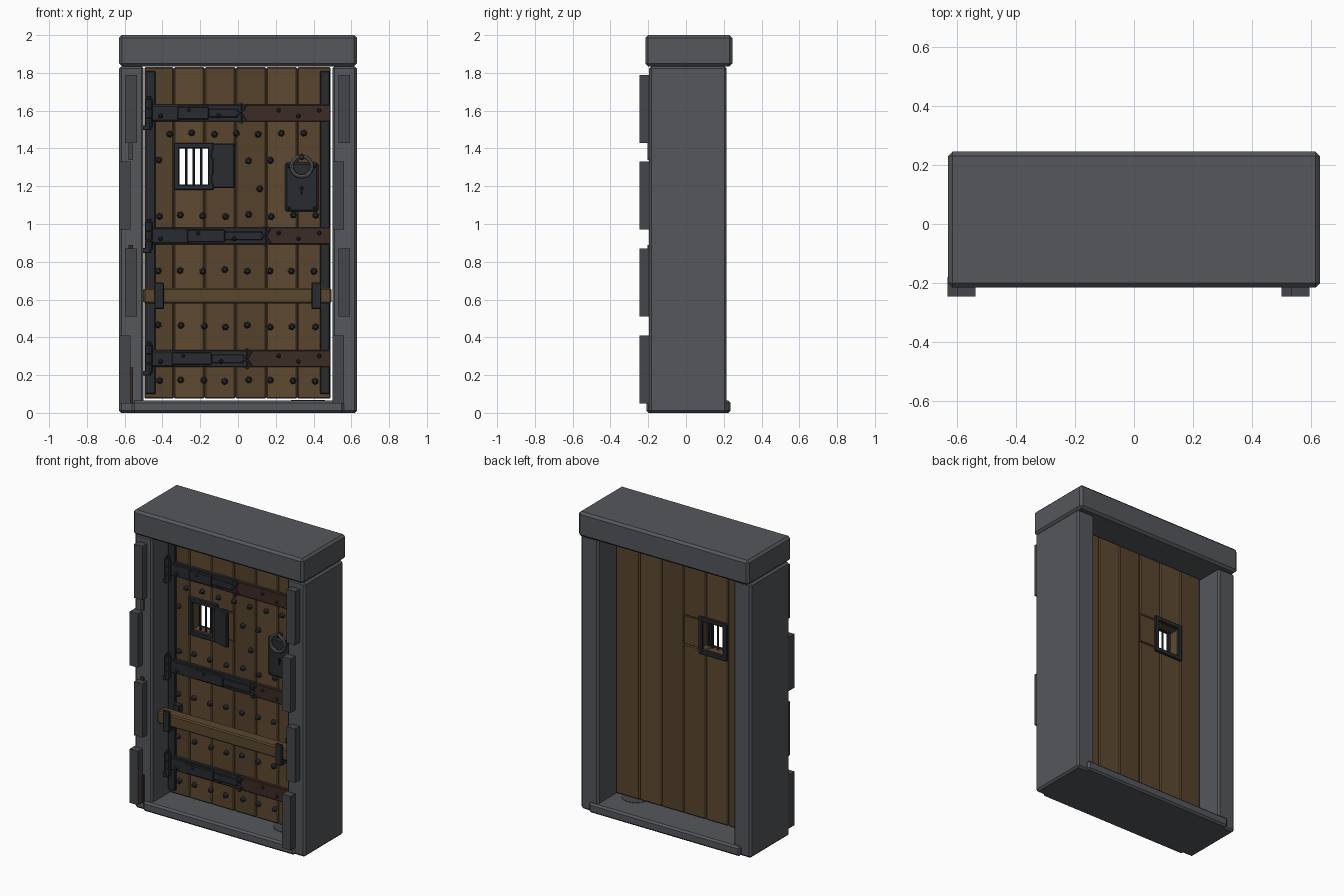
import bpy, bmesh, math, random
from mathutils import Matrix

if "Cube" in bpy.data.objects:
    bpy.data.objects.remove(bpy.data.objects["Cube"])

random.seed(4)


def material(name, r, g, b):
    m = bpy.data.materials.new(name)
    m.diffuse_color = (r, g, b, 1)
    m.use_nodes = True
    m.node_tree.nodes["Principled BSDF"].inputs["Base Color"].default_value = m.diffuse_color
    return m


STONE = material("stone", .09, .095, .105)
QUOIN = material("quoin_stone", .06, .062, .068)
WOOD = [material("oak_%d" % i, .10 * k, .060 * k, .027 * k) for i, k in enumerate((.9, 1, 1.12))]
BEAM = material("beam_oak", .10, .063, .027)
IRON = material("iron", .022, .024, .028)
RUST = material("rust", .045, .024, .018)
STEEL = material("worn_steel", .12, .125, .13)
BLACK = material("keyhole_black", .004, .004, .004)


def finish(name, bm, mat):
    me = bpy.data.meshes.new(name)
    bm.to_mesh(me)
    bm.free()
    me.materials.append(mat)
    ob = bpy.data.objects.new(name, me)
    bpy.context.collection.objects.link(ob)
    return ob


def box(name, xr, yr, zr, mat, bevel=0.0):
    """Box from its x, y and z ranges, with chamfered edges."""
    bm = bmesh.new()
    size = [r[1] - r[0] for r in (xr, yr, zr)]
    mid = [(r[0] + r[1]) / 2 for r in (xr, yr, zr)]
    bmesh.ops.create_cube(bm, size=1, matrix=Matrix.Translation(mid) @ Matrix.Diagonal((*size, 1)))
    if bevel:
        bmesh.ops.bevel(bm, geom=bm.edges[:], offset=bevel, segments=1, affect='EDGES')
    return finish(name, bm, mat)


def cylinder(name, loc, r1, r2, depth, mat, axis='Z', sides=8, spin=0.0):
    """Cylinder or cone; axis Y points the r2 end towards the front."""
    bm = bmesh.new()
    rot = Matrix.Rotation(math.pi / 2, 4, 'X') if axis == 'Y' else Matrix.Identity(4)
    bmesh.ops.create_cone(bm, cap_ends=True, segments=sides, radius1=r1, radius2=r2, depth=depth,
                          matrix=Matrix.Translation(loc) @ rot @ Matrix.Rotation(spin, 4, 'Z'))
    return finish(name, bm, mat)


def tube(name, pts, r, mat):
    cu = bpy.data.curves.new(name, 'CURVE')
    cu.dimensions = '3D'
    cu.bevel_depth = r
    cu.bevel_resolution = 1
    cu.use_fill_caps = True
    sp = cu.splines.new('POLY')
    sp.points.add(len(pts) - 1)
    for p, co in zip(sp.points, pts):
        p.co = (*co, 1)
    cu.materials.append(mat)
    ob = bpy.data.objects.new(name, cu)
    bpy.context.collection.objects.link(ob)


# Stone surround
for s, side in ((-1, "left"), (1, "right")):
    box("jamb_" + side, sorted((s * .5, s * .63)), (-.195, .215), (0, 1.835), STONE, .012)
box("lintel", (-.63, .63), (-.215, .245), (1.835, 2), STONE, .015)
box("sill", (-.56, .56), (-.21, .235), (0, .065), STONE, .012)
cylinder("worn_tread", (.37, 0, .066), .09, .09, .003, QUOIN, sides=12)

# Staggered quoin blocks on the front of both jambs
for i, z in enumerate((.05, .51, .97, 1.43)):
    for side, x in (("left", -.6), ("right", .53)):
        x += .033 * (i % 2)
        box("quoin_%s_%d" % (side, i), (x - .031, x + .031), (-.245, -.18), (z, z + .36), QUOIN)

# Stain strips running down the left jamb
for i, (z0, z1, m) in enumerate(((1.34, 1.44, QUOIN), (.72, .89, RUST), (.05, .24, RUST))):
    box("stain_strip_%d" % i, (-.58, -.557), (-.205, -.19), (z0, z1), m)

# Door planks, two of them split around the window opening
F, B = -.025, .042
Z0, Z1 = .075, 1.83
edges = [-.496, -.34, -.177, -.013, .15, .314, .491]
for i in range(6):
    xr = (edges[i], edges[i + 1])
    mat = WOOD[(i * 2) % 3]
    if i in (1, 2):
        box("plank_%d_lower" % i, xr, (F, B), (Z0, 1.21), mat, .007)
        box("plank_%d_upper" % i, xr, (F, B), (1.4, Z1), mat, .007)
        fill = (-.34, -.313) if i == 1 else (-.14, -.013)
        box("plank_%d_middle" % i, fill, (F, B), (1.21, 1.4), mat, .004)
    else:
        box("plank_%d" % i, xr, (F, B), (Z0, Z1), mat, .007)

# Window frames front and back, bars and open shutter
for side, y0, y1 in (("front", -.05, -.02), ("back", .035, .058)):
    for k, x in enumerate((-.34, -.158)):
        box("window_%s_stile_%d" % (side, k), (x, x + .03), (y0, y1), (1.18, 1.43), IRON, .005)
    for k, z in enumerate((1.18, 1.4)):
        box("window_%s_rail_%d" % (side, k), (-.335, -.133), (y0 + .001, y1 - .001), (z, z + .03), IRON, .005)
for k in range(3):
    cylinder("window_bar_%d" % k, (-.274 + .04 * k, -.005, 1.305), .007, .007, .22, IRON)
shutter = box("shutter", (0, .12), (-.012, .012), (1.19, 1.425), IRON, .005)
shutter.location = (-.132, -.052, 0)
shutter.rotation_euler.z = -.26
for z in (1.24, 1.37):
    cylinder("shutter_hinge", (-.13, -.055, z), .009, .009, .05, IRON)

# Vertical edge straps
for side, x in (("left", -.49), ("right", .435)):
    box("edge_strap_" + side, (x, x + .052), (-.042, -.02), (.1, 1.81), IRON, .004)


def rivet(name, x, y, z, r, h):
    cylinder(name, (x, y - h / 2, z), r, r * .45, h, IRON, 'Y', 6, random.random())


# Horizontal bands, stepped hinge straps with forked tips, knuckles
for i, (z, a, b, tip) in enumerate(((1.587, -.31, -.155, .0), (.937, -.26, -.07, .13), (.287, -.34, -.14, .03))):
    box("band_iron_%d" % i, (-.49, tip + .02), (-.046, -.02), (z - .045, z + .045), IRON, .004)
    box("band_rust_%d" % i, (tip + .02, .49), (-.046, -.02), (z - .045, z + .045), RUST, .004)
    box("hinge_root_%d" % i, (-.48, a), (-.058, -.04), (z - .04, z + .04), IRON, .004)
    box("hinge_middle_%d" % i, (a - .01, b), (-.064, -.04), (z - .033, z + .033), IRON, .004)
    box("hinge_end_%d" % i, (b, tip), (-.058, -.04), (z - .023, z + .023), IRON, .004)
    for s in (-1, 1):
        tube("hinge_fork_%d" % i, [(tip - .01, -.054, z), (tip + .025, -.054, z + s * .012),
             (tip + .04, -.054, z + s * .035), (tip + .02, -.054, z + s * .052),
             (tip + .002, -.054, z + s * .042)], .006, IRON)
    for k in range(3):
        cylinder("hinge_knuckle_%d_%d" % (i, k), (-.472, -.068, z - .05 + .05 * k), .02, .02, .046, IRON)
    cylinder("hinge_pin_%d" % i, (-.472, -.068, z), .011, .011, .18, IRON)
    box("hinge_pintle_%d" % i, (-.51, -.465), (-.08, -.055), (z - .09, z - .065), IRON, .003)
    for k, x in enumerate((-.41, a + .05, b + .05, .215, .32, .43)):
        rivet("band_rivet", x, -.044 if x > tip else -.058, z + (.015 if k % 2 else -.015), .013, .014)

# Stud rows, staggered and skipping the fittings
for row, z in enumerate((1.48, 1.34, 1.19, 1.045, .755, .46, .17)):
    start = -.365 if row == 0 else (-.12 if row == 2 else -.42)
    for k in range(8):
        x = start + .118 * k + random.uniform(-.006, .006)
        if x > .42 or (1.15 < z < 1.45 and (-.38 < x < -.005 or .23 < x)):
            continue
        rivet("stud", x, F + .003, z + random.uniform(-.006, .006), .02, .027)

# Lock plate with keyhole and ring handle
box("lock_plate", (.25, .425), (-.045, -.02), (1.065, 1.325), IRON, .01)
cylinder("keyhole_round", (.337, -.046, 1.19), .012, .012, .004, BLACK, 'Y', 10)
box("keyhole_slot", (.332, .342), (-.048, -.044), (1.155, 1.19), BLACK)
for x in (.27, .405):
    for z in (1.085, 1.305):
        rivet("lock_rivet", x, -.044, z, .009, .008)
cylinder("ring_boss", (.337, -.055, 1.355), .016, .012, .05, IRON, 'Y')
bpy.ops.mesh.primitive_torus_add(major_segments=20, minor_segments=8, major_radius=.054, minor_radius=.01,
                                 location=(.337, -.062, 1.305), rotation=(math.pi / 2, 0, 0))
ring = bpy.context.object
ring.name = "ring_handle"
ring.data.materials.append(STEEL)

# Timber locking beam held in U-shaped brackets
box("locking_beam", (-.5, .495), (-.145, -.065), (.58, .66), BEAM, .008)
for side, x in (("left", -.418), ("right", .415)):
    xr = (x - .025, x + .025)
    box("bracket_back_" + side, xr, (-.06, -.02), (.55, .69), IRON, .004)
    box("bracket_base_" + side, xr, (-.16, -.03), (.55, .578), IRON, .004)
    box("bracket_lip_" + side, xr, (-.167, -.147), (.55, .69), IRON, .004)
